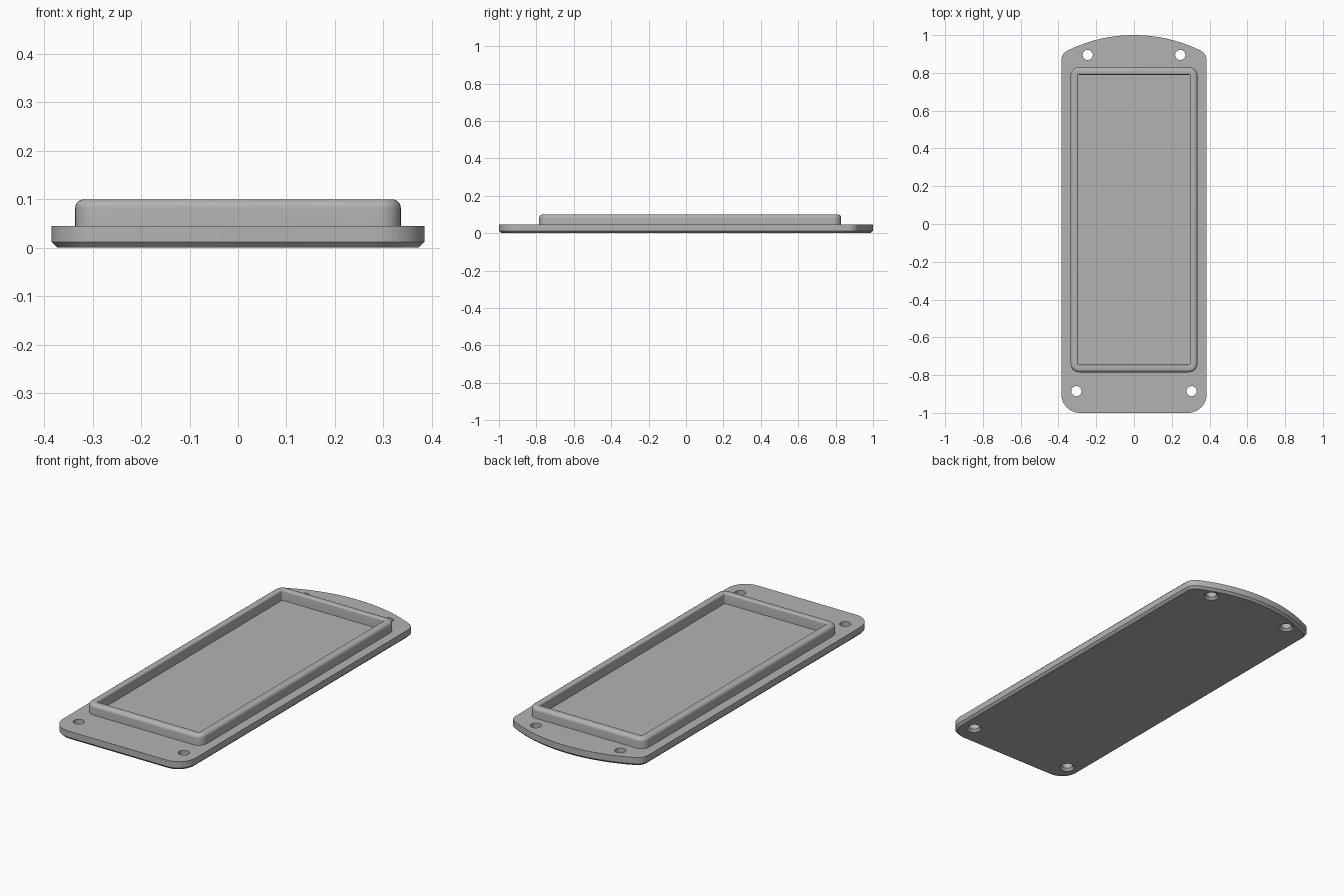
import bpy, bmesh, math

cube = bpy.data.objects.get("Cube")
if cube:
    bpy.data.objects.remove(cube)

grey = bpy.data.materials.new("plain grey")
grey.use_nodes = True
colour = (0.45, 0.45, 0.45, 1)
grey.diffuse_color = colour
grey.node_tree.nodes["Principled BSDF"].inputs["Base Color"].default_value = colour


def arc(cx, cy, r, a0, a1, n):
    """Points along an arc, angles in radians."""
    return [(cx + r * math.cos(a0 + (a1 - a0) * i / n),
             cy + r * math.sin(a0 + (a1 - a0) * i / n)) for i in range(n + 1)]


def add_loop(bm, points, z):
    return [bm.verts.new((x, y, z)) for x, y in points]


def loft(bm, loops, closed=False):
    """Join successive loops with quads."""
    pairs = list(zip(loops, loops[1:]))
    if closed:
        pairs.append((loops[-1], loops[0]))
    for a, b in pairs:
        n = len(a)
        for i in range(n):
            j = (i + 1) % n
            bm.faces.new((a[i], a[j], b[j], b[i]))


def fill(bm, loops):
    """Fill an outline, leaving the inner loops open as holes."""
    edges = [bm.edges.get((l[i - 1], l[i])) for l in loops for i in range(len(l))]
    bmesh.ops.triangle_fill(bm, use_beauty=True, edges=edges)


def finish(bm, name):
    bmesh.ops.recalc_face_normals(bm, faces=bm.faces[:])
    mesh = bpy.data.meshes.new(name)
    bm.to_mesh(mesh)
    bm.free()
    mesh.materials.append(grey)
    obj = bpy.data.objects.new(name, mesh)
    bpy.context.collection.objects.link(obj)
    bpy.ops.object.select_all(action='DESELECT')
    bpy.context.view_layer.objects.active = obj
    obj.select_set(True)
    bpy.ops.object.shade_smooth_by_angle(angle=math.radians(30))
    return obj


# Base plate: straight front with round corners, bowed back, chamfered underside
HALF, THICK, CHAMFER = 0.385, 0.045, 0.012
FRONT_R, BACK_R, BOW_R = 0.1, 0.06, 0.80
bow_y = 1 - BOW_R
back_x = HALF - BACK_R
back_y = bow_y + math.sqrt((BOW_R - BACK_R) ** 2 - back_x ** 2)
tangent = math.atan2(back_y - bow_y, back_x)


def plate_outline(inset):
    pi, r, f = math.pi, BACK_R - inset, FRONT_R - inset
    fx, fy = HALF - FRONT_R, FRONT_R - 1
    return (arc(back_x, back_y, r, 0, tangent, 10)
            + arc(0, bow_y, BOW_R - inset, tangent, pi - tangent, 32)[1:-1]
            + arc(-back_x, back_y, r, pi - tangent, pi, 10)
            + arc(-fx, fy, f, pi, 1.5 * pi, 12)
            + arc(fx, fy, f, 1.5 * pi, 2 * pi, 12))


bm = bmesh.new()
body = [add_loop(bm, plate_outline(i), z)
        for i, z in ((CHAMFER, 0), (0, CHAMFER), (0, THICK))]
loft(bm, body)
tops, bottoms = [body[-1]], [body[0]]

# Screw holes, flared at the underside
for hx, hy in ((0.245, 0.895), (0.305, -0.885)):
    for side in (-1, 1):
        hole = [add_loop(bm, arc(side * hx, hy, r, 0, 2 * math.pi, 32)[:-1], z)
                for r, z in ((0.039, 0), (0.027, CHAMFER), (0.027, THICK))]
        loft(bm, hole)
        bottoms.append(hole[0])
        tops.append(hole[-1])
fill(bm, tops)
fill(bm, bottoms)
finish(bm, "base_plate")

# Raised rim: rounded wall section swept round a rounded rectangle
X, Y0, Y1, CORNER = 0.336, -0.785, 0.83, 0.045
WALL, TOP, OUTER_FILLET, INNER_FILLET = 0.04, 0.1, 0.018, 0.008


def rim_outline(inset):
    r, pi = CORNER - inset, math.pi
    cx, lo, hi = X - CORNER, Y0 + CORNER, Y1 - CORNER
    return (arc(cx, hi, r, 0, pi / 2, 8) + arc(-cx, hi, r, pi / 2, pi, 8)
            + arc(-cx, lo, r, pi, 1.5 * pi, 8) + arc(cx, lo, r, 1.5 * pi, 2 * pi, 8))


section = ([(0, THICK - 0.005)]
           + arc(OUTER_FILLET, TOP - OUTER_FILLET, OUTER_FILLET, math.pi, math.pi / 2, 6)
           + arc(WALL - INNER_FILLET, TOP - INNER_FILLET, INNER_FILLET, math.pi / 2, 0, 5)
           + [(WALL, THICK - 0.005)])
bm = bmesh.new()
loft(bm, [add_loop(bm, rim_outline(i), z) for i, z in section], closed=True)
finish(bm, "raised_rim")
